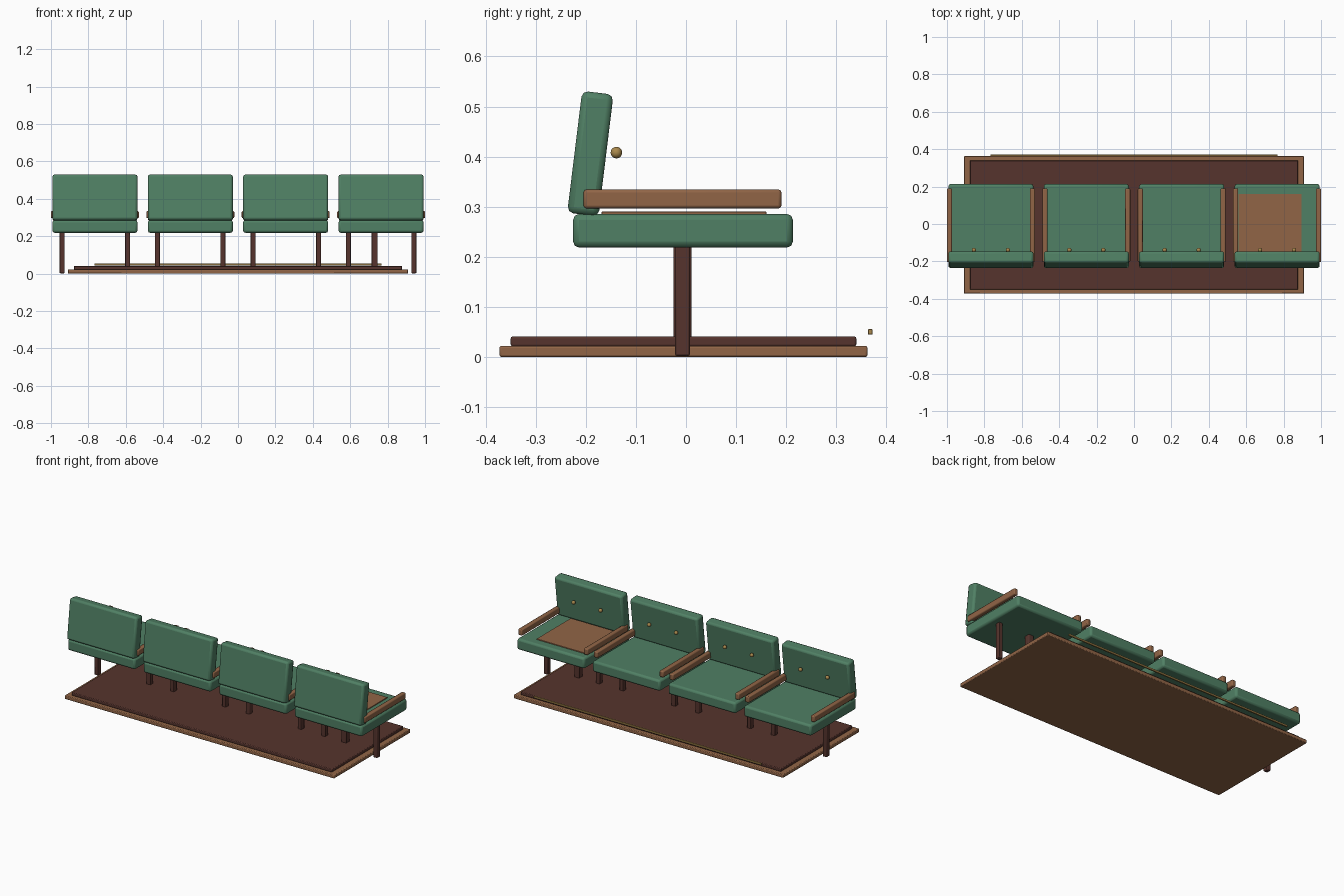
import bpy, math

if "Cube" in bpy.data.objects:
    bpy.data.objects.remove(bpy.data.objects["Cube"])


def material(name, rgb):
    m = bpy.data.materials.new(name)
    m.diffuse_color = (*rgb, 1)
    m.use_nodes = True
    m.node_tree.nodes["Principled BSDF"].inputs["Base Color"].default_value = m.diffuse_color
    return m


GREEN = material("green_upholstery", (0.080, 0.215, 0.128))
WOOD = material("warm_wood", (0.283, 0.130, 0.062))
DARK = material("dark_wood", (0.092, 0.034, 0.026))
BRASS = material("brass", (0.40, 0.25, 0.075))


def box(name, mat, center, size, bevel=0.0, segments=2, tilt=0.0):
    """Rounded box from its centre and full size, tilted about x."""
    bpy.ops.mesh.primitive_cube_add(size=1, location=center)
    ob = bpy.context.object
    ob.name = name
    ob.scale = size
    bpy.ops.object.transform_apply(location=False, rotation=False, scale=True)
    ob.rotation_euler.x = tilt
    ob.data.materials.append(mat)
    if bevel:
        mod = ob.modifiers.new("rounded_edges", 'BEVEL')
        mod.width = bevel
        mod.segments = segments
    bpy.ops.object.shade_smooth_by_angle(angle=math.radians(30))
    return ob


def button(name, center, radius):
    bpy.ops.mesh.primitive_uv_sphere_add(segments=16, ring_count=10,
                                         radius=radius, location=center)
    ob = bpy.context.object
    ob.name = name
    ob.data.materials.append(BRASS)
    bpy.ops.object.shade_smooth()


# Two-layer platform with a thin brass strip along its far edge
box("platform_base", WOOD, (0, -0.005, 0.011), (1.818, 0.735, 0.022), 0.004)
box("platform_top", DARK, (0, -0.005, 0.031), (1.755, 0.69, 0.02), 0.004)
box("brass_strip", BRASS, (0, 0.368, 0.050), (1.534, 0.009, 0.011), 0.001, 1)

# Row of four seats
for i in range(4):
    cx = -0.765 + 0.51 * i
    n = i + 1
    box(f"seat_cushion_{n}", GREEN, (cx, -0.006, 0.252), (0.455, 0.439, 0.067), 0.012)
    box(f"backrest_{n}", GREEN, (cx, -0.191, 0.406), (0.455, 0.063, 0.245), 0.012,
        tilt=math.radians(-7))
    for side, s in (("left", -1), ("right", 1)):
        box(f"armrest_{side}_{n}", WOOD, (cx + s * 0.2215, -0.007, 0.3155),
            (0.027, 0.395, 0.038), 0.006)
        box(f"leg_{side}_{n}", DARK, (cx + s * 0.175, -0.007, 0.1125),
            (0.027, 0.030, 0.221), 0.004)
        button(f"button_{side}_{n}", (cx + s * 0.091, -0.139, 0.408), 0.0115)

# Repair patch and additional support on the last seat
box("seat_patch", WOOD, (0.727, -0.004, 0.287), (0.337, 0.33, 0.006), 0.001, 1)
box("support_leg", DARK, (0.730, -0.007, 0.13), (0.034, 0.036, 0.185), 0.004)
